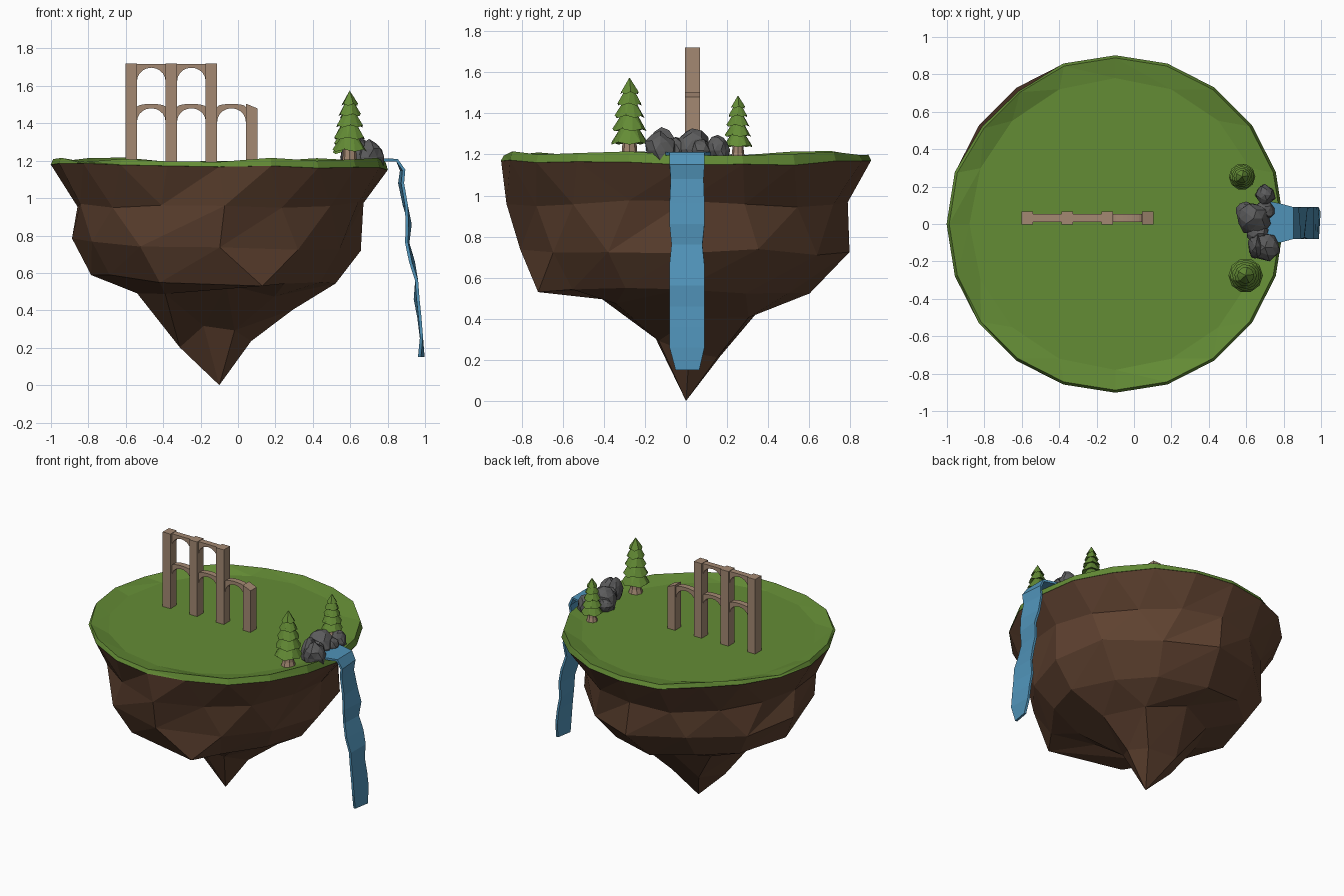
import bpy, bmesh, math, random
from mathutils import Vector

random.seed(4)
if bpy.data.objects.get("Cube"):
    bpy.data.objects.remove(bpy.data.objects["Cube"], do_unlink=True)


def material(name, rgb):
    m = bpy.data.materials.new(name)
    m.use_nodes = True
    m.diffuse_color = (*rgb, 1)
    m.node_tree.nodes["Principled BSDF"].inputs["Base Color"].default_value = (*rgb, 1)
    return m


GRASS = material("leaf green", (0.127, 0.262, 0.036))
EARTH = material("earth brown", (0.112, 0.053, 0.029))
STONE = material("pale stone", (0.37, 0.25, 0.17))
BOULDER = material("boulder grey", (0.105, 0.105, 0.107))
WATER = material("water blue", (0.08, 0.29, 0.48))


def finish(name, bm, mat):
    bmesh.ops.recalc_face_normals(bm, faces=bm.faces)
    mesh = bpy.data.meshes.new(name)
    bm.to_mesh(mesh)
    bm.free()
    mesh.materials.append(mat)
    obj = bpy.data.objects.new(name, mesh)
    bpy.context.collection.objects.link(obj)
    return obj


def stitch(bm, a, b):
    """Triangulate between two closed rings of any vertex counts."""
    i = j = 0
    na, nb = len(a), len(b)
    while i < na or j < nb:
        if j == nb or (i < na and (i + 1) / na <= (j + 1) / nb):
            bm.faces.new((a[i % na], a[(i + 1) % na], b[j % nb]))
            i += 1
        else:
            bm.faces.new((a[i % na], b[(j + 1) % nb], b[j % nb]))
            j += 1


def loft(name, rings, mat, tip=None):
    """Closed solid through rings, ending in a tip or a flat cap."""
    bm = bmesh.new()
    loops = [[bm.verts.new(p) for p in ring] for ring in rings]
    for a, b in zip(loops, loops[1:]):
        stitch(bm, a, b)
    bm.faces.new(loops[0])
    last = loops[-1]
    if tip:
        t = bm.verts.new(tip)
        for i, v in enumerate(last):
            bm.faces.new((v, last[(i + 1) % len(last)], t))
    else:
        bm.faces.new(last)
    return finish(name, bm, mat)


def circle(x, y, z, r, n, turn=0):
    return [Vector((x + r * math.cos(a), y + r * math.sin(a), z))
            for a in (math.tau * (k + turn) / n for k in range(n))]


def prism(name, outline, y0, y1, mat):
    """Extrude an x-z outline along y."""
    bm = bmesh.new()
    face = bm.faces.new([bm.verts.new((x, y0, z)) for x, z in outline])
    out = bmesh.ops.extrude_face_region(bm, geom=[face])["geom"]
    bmesh.ops.translate(bm, vec=(0, y1 - y0, 0),
                        verts=[v for v in out if isinstance(v, bmesh.types.BMVert)])
    return finish(name, bm, mat)


CX = -0.1
GROUND = 1.178

# Grass cap: shallow dish with a raised uneven rim, the earth's top ring following it
skirt = circle(CX, 0, 1.168, 0.902, 20)
rim = circle(CX, 0, 1.203, 0.888, 20)
shelf = circle(CX, 0, GROUND, 0.78, 16)
earth_top = circle(CX, 0, 1.168, 0.9, 20)
for k, (p, q, e) in enumerate(zip(skirt, rim, earth_top)):
    p.z += random.uniform(-0.01, 0.01) - 0.015 * (p.x - CX)
    q.z += random.uniform(-0.012, 0.016)
    e.z = p.z
    if k in (7, 8):  # bare patch where earth breaks through
        e.z = 1.195
        p.xy *= 0.98
        q.xy *= 0.98
loft("grass_cap", [circle(CX, 0, 1.13, 0.7, 16), skirt, rim, shelf], GRASS)


# Island underside: heights and reaches towards +x, +y, -x, -y
def earth_ring(n, heights, reach, wobble):
    ring = []
    for k in range(n):
        a = math.tau * (k + random.uniform(-wobble, wobble) * 3) / n
        q = a % math.tau / (math.pi / 2)
        i, t = int(q), q - int(q)
        r, z = (v[i % 4] * (1 - t) + v[(i + 1) % 4] * t for v in (reach, heights))
        r *= 1 - 0.02 * math.sin(2 * a) ** 2 + random.uniform(-wobble, wobble * 0.6)
        ring.append(Vector((CX + r * math.cos(a), r * math.sin(a),
                            z + random.uniform(-wobble, wobble) * 0.5)))
    return ring


earth = [circle(CX, 0, 1.1, 0.7, 16), earth_top,
         earth_ring(16, (0.97, 0.95, 0.97, 0.95), (0.78, 0.80, 0.78, 0.86), 0.035),
         earth_ring(12, (0.72, 0.73, 0.78, 0.74), (0.775, 0.79, 0.81, 0.80), 0.035),
         earth_ring(12, (0.53, 0.54, 0.59, 0.54), (0.61, 0.62, 0.68, 0.70), 0.04),
         earth_ring(8, (0.38, 0.46, 0.48, 0.53), (0.41, 0.40, 0.44, 0.49), 0.04),
         earth_ring(6, (0.22, 0.22, 0.22, 0.34), (0.17, 0.20, 0.22, 0.16), 0.04)]
# Hanging crag at the front
crag = min(earth[4], key=lambda p: (p - Vector((0.1, -0.7, 0.55))).length)
crag.x, crag.y, crag.z = 0.13, -0.72, 0.53
loft("island_earth", earth, EARTH, (CX, 0, 0))

# Ruined aqueduct: piers
PIER_W, STEP, LEFT = 0.062, 0.2145, -0.602
for k in range(4):
    x0 = LEFT + k * STEP
    x1 = x0 + PIER_W
    tops = (1.72, 1.72) if k < 3 else (1.505, 1.48)
    prism(f"pier_{k + 1}", [(x0, 1.17), (x1, 1.17), (x1, tops[1]), (x0, tops[0])],
          -0.004, 0.067, STONE)


# Arches between the piers
def arch(name, bay, top, spring, crest, bow=0):
    x0 = LEFT + bay * STEP + PIER_W
    x1 = x0 + STEP - PIER_W
    mid, half = (x0 + x1) / 2, (x1 - x0) / 2
    steps = [math.pi * k / 10 for k in range(11)]
    under = [(mid + half * math.cos(a), spring + (crest - spring) * math.sin(a)) for a in steps]
    over = [(mid - half * math.cos(a), top + bow * math.sin(a)) for a in steps]
    prism(name, over + under, 0.012, 0.054, STONE)


for bay in range(3):
    arch(f"lower_arch_{bay + 1}", bay, 1.487, 1.41, 1.48, 0.017)
for bay in range(2):
    arch(f"upper_arch_{bay + 1}", bay, 1.717, 1.625, 1.697)


# Fir trees: flared trunk and stacked skirts of needles
def tree(name, x, y, s):
    base = 1.195
    loft(name + "_trunk", [circle(x, y, base + z * s, r * s, 8)
                           for z, r in ((-0.03, 0.052), (0.015, 0.038), (0.09, 0.032))], STONE)
    tiers = [(0.065, 0.092), (0.13, 0.084), (0.195, 0.073), (0.255, 0.06), (0.31, 0.045)]
    rings = []
    for i, (z, r) in enumerate(tiers):
        if i:
            rings.append(circle(x, y, base + (z + 0.008) * s, r * s * 0.5, 10, i * 0.3))
        edge = circle(x, y, base + z * s, r * s, 10, i * 0.3)
        for p in edge[::2]:
            p.z -= 0.012 * s
        rings.append(edge)
    loft(name + "_needles", rings, GRASS, (x, y, base + 0.38 * s))


tree("large_fir", 0.597, -0.275, 1)
tree("small_fir", 0.578, 0.253, 0.77)

# Boulders around the spring
boulders = [((0.64, 0.03, 1.225), (0.09, 0.09, 0.105)),
            ((0.70, -0.125, 1.22), (0.085, 0.08, 0.09)),
            ((0.65, -0.12, 1.235), (0.04, 0.07, 0.09)),
            ((0.70, 0.155, 1.22), (0.055, 0.055, 0.07)),
            ((0.69, 0.07, 1.22), (0.06, 0.05, 0.06)),
            ((0.66, -0.05, 1.22), (0.06, 0.06, 0.07)),
            ((0.60, 0.07, 1.22), (0.055, 0.05, 0.06))]
for k, (place, size) in enumerate(boulders):
    bm = bmesh.new()
    bmesh.ops.create_icosphere(bm, subdivisions=2, radius=1)
    for v in bm.verts:
        v.co *= random.uniform(0.84, 1.1)
        v.co = Vector([c * s + p for c, s, p in zip(v.co, size, place)])
    finish(f"boulder_{k + 1}", bm, BOULDER)

# Stream and waterfall: one twisting ribbon of x, z, y-low, y-high
ribbon = [(0.66, 1.203, -0.03, 0.06), (0.73, 1.203, -0.09, 0.12), (0.78, 1.203, -0.1, 0.11),
          (0.85, 1.203, -0.08, 0.09), (0.88, 1.15, -0.08, 0.09), (0.872, 1.08, -0.075, 0.085),
          (0.895, 0.96, -0.08, 0.09), (0.912, 0.86, -0.08, 0.09), (0.905, 0.76, -0.07, 0.08),
          (0.93, 0.66, -0.08, 0.09), (0.955, 0.56, -0.08, 0.09), (0.955, 0.46, -0.08, 0.09),
          (0.97, 0.36, -0.08, 0.09), (0.98, 0.26, -0.08, 0.09), (0.98, 0.15, -0.05, 0.065)]
bm = bmesh.new()
rows = []
for x, z, low, high in ribbon:
    twist = random.uniform(-0.01, 0.01) if z < 1.2 else 0
    rows.append((bm.verts.new((x - twist, low, z)), bm.verts.new((x + twist, high, z))))
for (a, b), (c, d) in zip(rows, rows[1:]):
    bm.faces.new((a, c, d, b))
water = finish("stream_and_waterfall", bm, WATER)
thick = water.modifiers.new("thickness", "SOLIDIFY")
thick.thickness, thick.offset = 0.016, 0
